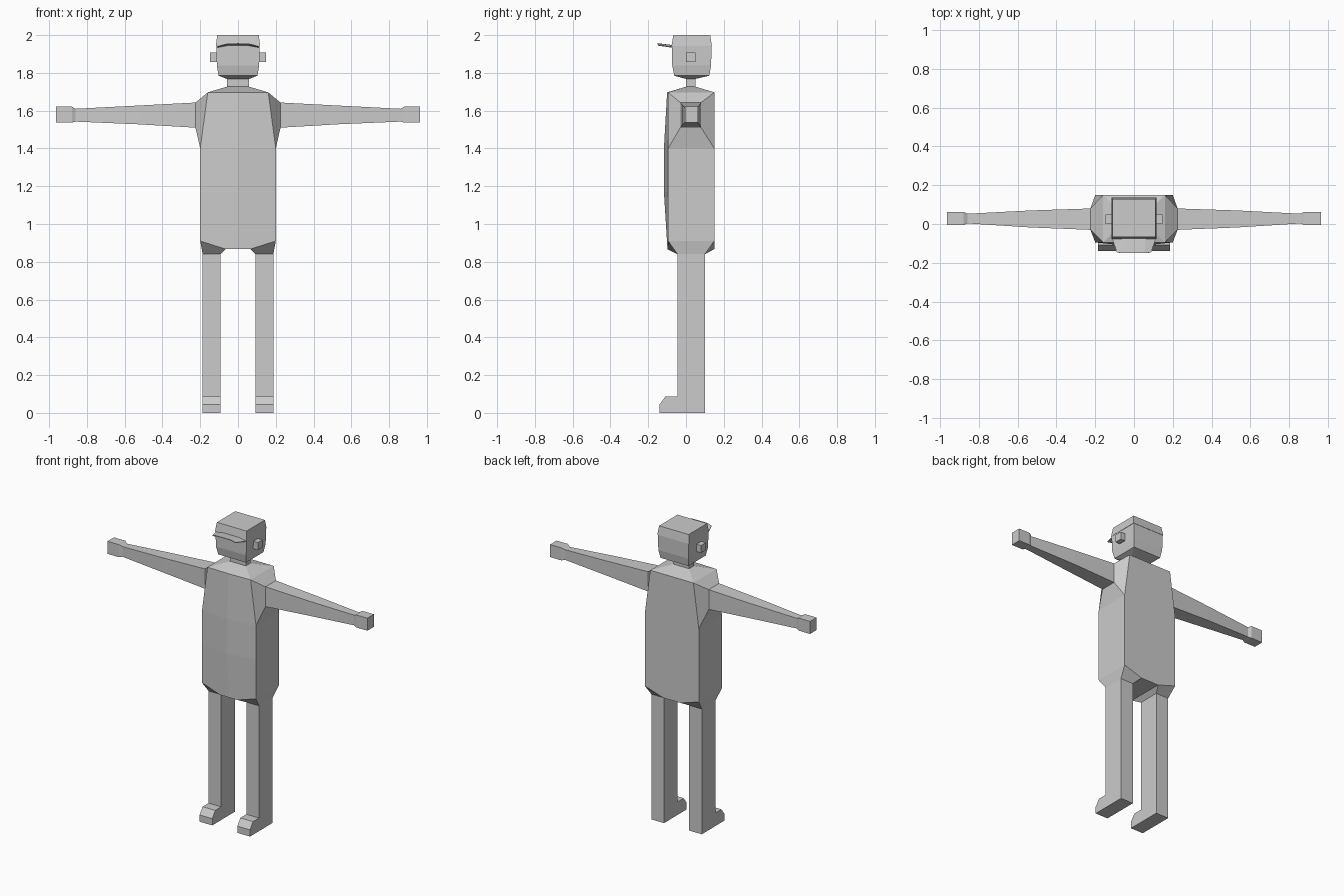
import bpy
import bmesh

cube = bpy.data.objects.get("Cube")
if cube:
    bpy.data.objects.remove(cube, do_unlink=True)

grey = bpy.data.materials.new("plain_grey")
grey.use_nodes = True
colour = (0.6, 0.6, 0.6, 1)
grey.diffuse_color = colour
grey.node_tree.nodes["Principled BSDF"].inputs["Base Color"].default_value = colour


def build(name, points, faces, mirror=False):
    """Flat shaded object from points and faces, optionally mirrored across x."""
    bm = bmesh.new()
    verts = [bm.verts.new(p) for p in points]
    for face in faces:
        bm.faces.new([verts[i] for i in face])
    bmesh.ops.recalc_face_normals(bm, faces=bm.faces)
    mesh = bpy.data.meshes.new(name)
    bm.to_mesh(mesh)
    bm.free()
    mesh.materials.append(grey)
    obj = bpy.data.objects.new(name, mesh)
    bpy.context.collection.objects.link(obj)
    if mirror:
        obj.modifiers.new("mirror", "MIRROR").use_axis[0] = True
    return obj


def loft(name, rings, mirror=False):
    """Skin a stack of equal rings and cap both ends."""
    n = len(rings[0])
    points = [p for ring in rings for p in ring]
    faces = [range(n), range(len(points) - n, len(points))]
    for r in range(len(rings) - 1):
        for i in range(n):
            a, b = r * n + i, r * n + (i + 1) % n
            faces.append((a, b, b + n, a + n))
    return build(name, points, faces, mirror)


def level(half_x, front, back, z):
    """Horizontal rectangle."""
    return [(-half_x, front, z), (half_x, front, z), (half_x, back, z), (-half_x, back, z)]


def section(x, front, back, low, high):
    """Upright rectangle across an arm."""
    return [(x, front, low), (x, back, low), (x, back, high), (x, front, high)]


# Torso half: named points, mirrored
torso = {
    "neck_mid_front": (0, 0, 1.727), "neck_mid_back": (0, .05, 1.727),
    "neck_front": (.058, 0, 1.727), "neck_back": (.058, .05, 1.727),
    "collar_front": (0, -.1, 1.697), "collar_back": (0, .15, 1.697),
    "shoulder_front": (.16, -.095, 1.697), "shoulder_back": (.16, .15, 1.697),
    "socket_top_front": (.225, -.03, 1.643), "socket_top_back": (.225, .08, 1.643),
    "socket_low_front": (.225, -.03, 1.51), "socket_low_back": (.225, .08, 1.51),
    "chest_mid": (0, -.117, 1.4), "chest_front": (.2, -.095, 1.4), "chest_back": (.2, .15, 1.4),
    "belly_mid": (0, -.117, 1.17), "belly_front": (.2, -.095, 1.17),
    "hip_front": (.2, -.095, .91), "hip_back": (.2, .15, .91),
    "hem_mid_front": (0, -.098, .867), "hem_mid_back": (0, .15, .867),
    "hem_front": (.065, -.098, .867), "hem_back": (.065, .15, .867),
    "leg_in_front": (.093, -.045, .84), "leg_in_back": (.093, .1, .84),
    "leg_out_front": (.187, -.045, .84), "leg_out_back": (.187, .1, .84),
}
panels = [
    # Shoulder slopes
    "collar_front shoulder_front neck_front neck_mid_front",
    "collar_back shoulder_back neck_back neck_mid_back",
    "shoulder_front shoulder_back neck_back neck_front",
    # Funnel around the arm socket
    "shoulder_front shoulder_back socket_top_back socket_top_front",
    "shoulder_front chest_front socket_low_front socket_top_front",
    "shoulder_back chest_back socket_low_back socket_top_back",
    "chest_front chest_back socket_low_back socket_low_front",
    # Front, side and back
    "collar_front shoulder_front chest_front chest_mid",
    "chest_mid chest_front belly_front belly_mid",
    "belly_mid belly_front hip_front hem_front hem_mid_front",
    "chest_front chest_back hip_back hip_front belly_front",
    "collar_back shoulder_back chest_back hip_back hem_back hem_mid_back",
    # Underside
    "hip_front hem_front leg_in_front leg_out_front",
    "hip_back hem_back leg_in_back leg_out_back",
    "hip_front hip_back leg_out_back leg_out_front",
    "hem_front hem_back leg_in_back leg_in_front",
    "hem_mid_front hem_front hem_back hem_mid_back",
]
index = {key: i for i, key in enumerate(torso)}
build("torso", torso.values(), [[index[k] for k in p.split()] for p in panels], mirror=True)

# Legs with feet: one side profile extruded sideways
profile = [(.1, 0), (-.14, 0), (-.14, .045), (-.108, .088), (-.045, .088), (-.045, .84), (.1, .84)]
loft("legs", [[(x, y, z) for y, z in profile] for x in (.093, .187)], mirror=True)

# Arms ending in blocky hands
loft("arms", [
    section(.225, -.03, .08, 1.51, 1.643),
    section(.53, -.018, .07, 1.528, 1.627),
    section(.86, .003, .053, 1.542, 1.61),
    section(.88, -.006, .063, 1.537, 1.621),
    section(.964, -.006, .063, 1.537, 1.621),
], mirror=True)

# Neck and head
loft("neck", [level(.058, 0, .05, 1.727), level(.058, 0, .05, 1.768)])
loft("head", [
    level(.058, 0, .05, 1.768),
    level(.103, -.062, .123, 1.785),
    level(.112, -.073, .133, 1.84),
    level(.115, -.075, .135, 1.942),
])
loft("cap", [level(.117, -.077, .137, 1.942), level(.11, -.067, .128, 2)])

# Ears
loft("ears", [section(x, 0, .05, 1.857, 1.907) for x in (.1, .147)], mirror=True)

# Cap brim: thin sheet, raised along the middle
brim = build("cap_brim", [
    (0, -.07, 1.947), (.06, -.07, 1.947), (.115, -.07, 1.937),
    (0, -.15, 1.957), (.055, -.15, 1.956), (.088, -.147, 1.948),
], [(0, 1, 4, 3), (1, 2, 5, 4)], mirror=True)
brim.modifiers.new("thickness", "SOLIDIFY").thickness = 0.004
